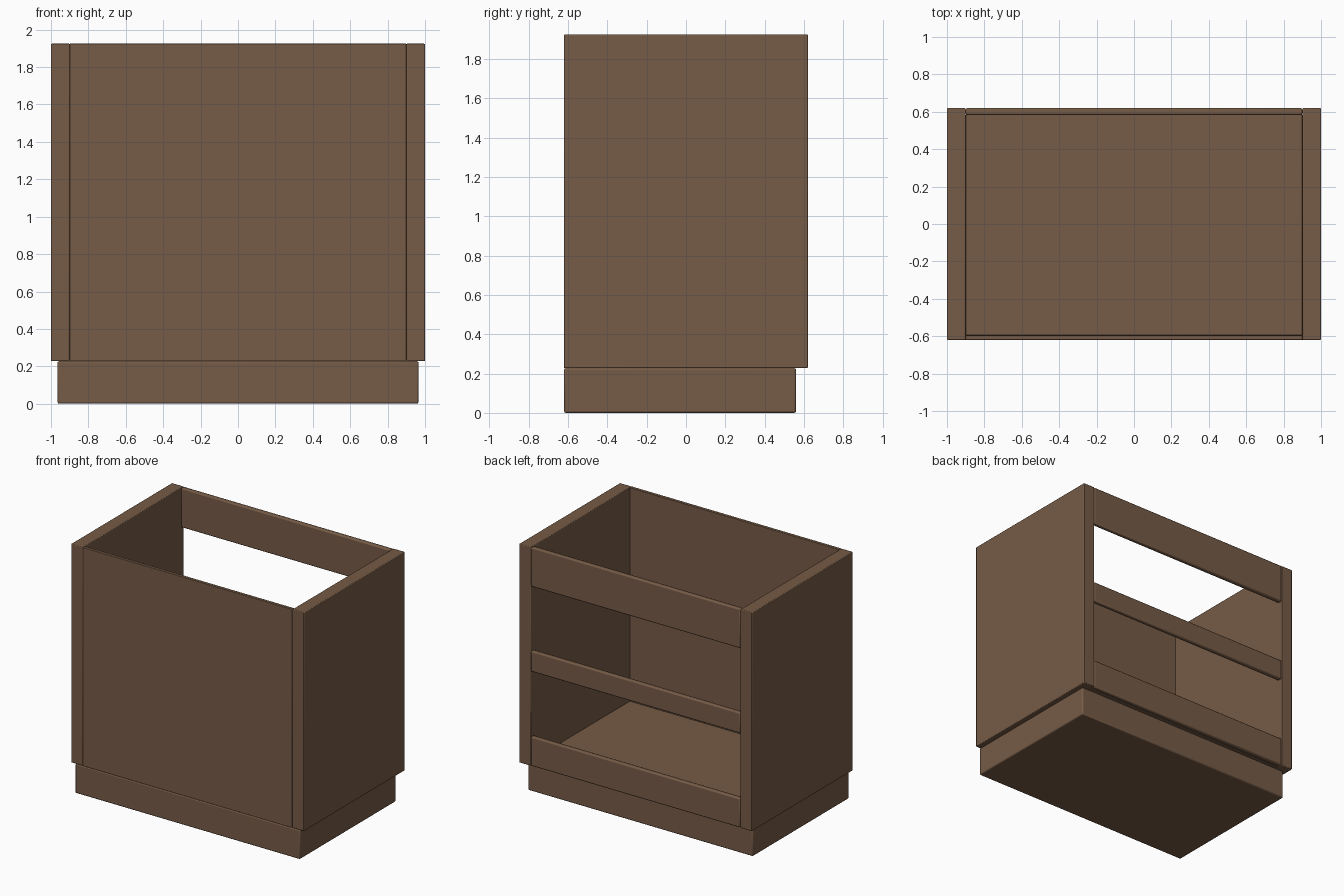
import bpy

if "Cube" in bpy.data.objects:
    bpy.data.objects.remove(bpy.data.objects["Cube"])

wood = bpy.data.materials.new("brown_wood")
wood.diffuse_color = (0.18, 0.105, 0.062, 1)
wood.use_nodes = True
wood.node_tree.nodes["Principled BSDF"].inputs["Base Color"].default_value = wood.diffuse_color


def board(name, x, y, z, bevel=0.005):
    """Box given by its (min, max) extents, with softened edges."""
    spans = (x, y, z)
    bpy.ops.mesh.primitive_cube_add(size=1, location=[(a + b) / 2 for a, b in spans])
    ob = bpy.context.object
    ob.name = name
    ob.scale = [b - a for a, b in spans]
    bpy.ops.object.transform_apply(location=False, rotation=False, scale=True)
    ob.data.materials.append(wood)
    mod = ob.modifiers.new("soft_edges", "BEVEL")
    mod.width = bevel
    mod.segments = 2
    bpy.ops.object.shade_smooth_by_angle()
    return ob


INNER = (-0.9, 0.9)
BOTTOM, TOP = 0.228, 1.925

# Plinth, set back from the rear and sides
board("plinth", (-0.965, 0.965), (-0.62, 0.56), (0, BOTTOM), 0.009)

# Side panels
board("left_side", (-1, -0.9), (-0.62, 0.62), (BOTTOM, TOP))
board("right_side", (0.9, 1), (-0.62, 0.62), (BOTTOM, TOP))

# Front panel and cabinet floor
board("front_panel", INNER, (-0.62, -0.595), (BOTTOM, TOP), 0.003)
board("floor_panel", INNER, (-0.595, 0.585), (BOTTOM, 0.268), 0.003)

# Three rails across the open back
for name, z in (("bottom_rail", (BOTTOM, 0.455)),
                ("middle_rail", (0.96, 1.12)),
                ("top_rail", (1.62, TOP))):
    board(name, INNER, (0.583, 0.62), z, 0.009)
